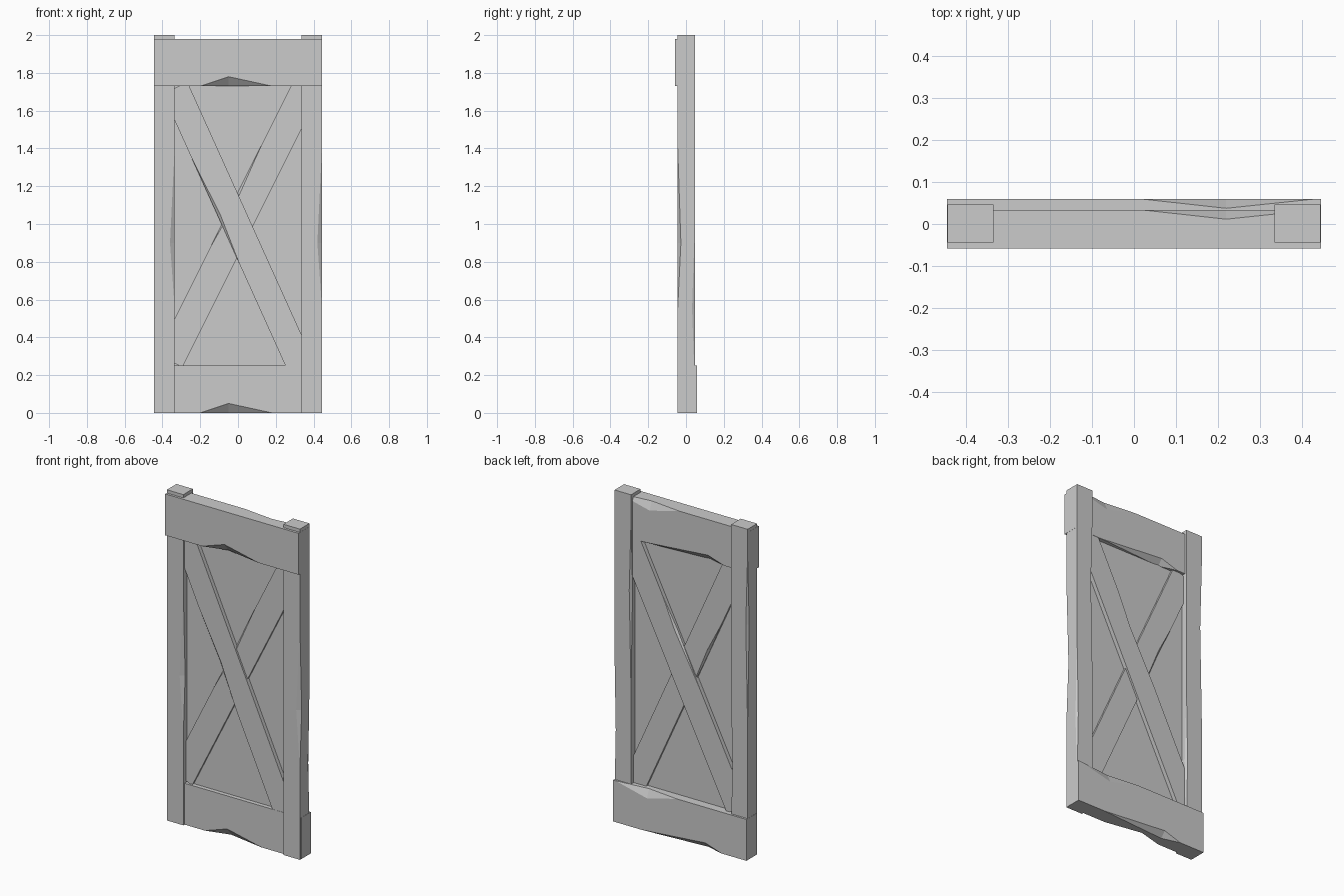
import bpy, bmesh, math
from mathutils import Vector

if "Cube" in bpy.data.objects:
    bpy.data.objects.remove(bpy.data.objects["Cube"])


def chipped_block(name, lo, hi, chips=(), loc=(0, 0, 0), tilt=0.0):
    """Box from lo to hi. Each chip notches one edge:
    (edge axis, side on 1st other axis, side on 2nd other axis,
     start, peak, end along the edge, inset on 1st axis, inset on 2nd axis)"""
    lim = (lo, hi)
    faces = {}
    for ax in range(3):
        o1, o2 = [i for i in range(3) if i != ax]
        for side in (0, 1):
            loop = []
            for a, b in ((0, 0), (1, 0), (1, 1), (0, 1)):
                p = Vector((0, 0, 0))
                p[ax], p[o1], p[o2] = lim[side][ax], lim[a][o1], lim[b][o2]
                loop.append(p)
            faces[ax, side] = loop
    extra = []
    for ax, s1, s2, start, peak, end, d1, d2 in chips:
        o1, o2 = [i for i in range(3) if i != ax]

        def on_edge(t, i1=0.0, i2=0.0):
            p = Vector((0, 0, 0))
            p[ax] = t
            p[o1] = lim[s1][o1] + (-i1 if s1 else i1)
            p[o2] = lim[s2][o2] + (-i2 if s2 else i2)
            return p
        u, v = on_edge(lo[ax]), on_edge(hi[ax])
        a, b = on_edge(start), on_edge(end)
        p, q = on_edge(peak, i1=d1), on_edge(peak, i2=d2)
        for key, tip in (((o2, s2), p), ((o1, s1), q)):
            loop = faces[key]
            for i in range(len(loop)):
                c, d = loop[i], loop[(i + 1) % len(loop)]
                if (c - u).length < 1e-6 and (d - v).length < 1e-6:
                    loop[i + 1:i + 1] = [a, tip, b]
                    break
                if (c - v).length < 1e-6 and (d - u).length < 1e-6:
                    loop[i + 1:i + 1] = [b, tip, a]
                    break
        extra += [[a, p, q], [p, b, q]]
    bm = bmesh.new()
    for loop in list(faces.values()) + extra:
        bm.faces.new([bm.verts.new(p) for p in loop])
    bmesh.ops.remove_doubles(bm, verts=bm.verts, dist=1e-5)
    bmesh.ops.recalc_face_normals(bm, faces=bm.faces)
    mesh = bpy.data.meshes.new(name)
    bm.to_mesh(mesh)
    bm.free()
    ob = bpy.data.objects.new(name, mesh)
    ob.location = loc
    ob.rotation_euler = (0, tilt, 0)
    bpy.context.collection.objects.link(ob)
    return ob


# Side posts, worn along three edges
post_chips = [(2, 1, 0, 0.55, 0.90, 1.41, 0.025, 0.017),
              (2, 1, 1, 0.15, 0.55, 1.00, 0.008, 0.015),
              (2, 0, 1, 0.80, 1.42, 1.85, 0.012, 0.015)]
for side, x in (("left", -0.39), ("right", 0.39)):
    chipped_block(side + "_post", (-0.055, -0.044, 0), (0.055, 0.047, 2),
                  post_chips, (x, 0, 0))

# Rails: the top one sits forward of the posts, the bottom one behind
rail_chips = [(0, 0, 0, -0.20, -0.05, 0.18, 0.04, 0.05),
              (0, 1, 0, -0.28, -0.17, 0.26, 0.03, 0.035),
              (0, 1, 1, 0.02, 0.22, 0.43, 0.022, 0.05)]
for name, y, z in (("top_rail", -0.0125, 1.73), ("bottom_rail", 0.0135, 0.0)):
    chipped_block(name, (-0.446, -0.046, 0), (0.446, 0.046, 0.25),
                  rail_chips, (0, y, z))

# Thin infill panel
chipped_block("panel", (-0.36, -0.007, 0.2), (0.36, 0.007, 1.78))

# Crossed braces, one proud at the front and one at the back
brace_chips = [(2, 0, 0, -0.18, 0.10, 0.44, 0.015, 0.015),
               (2, 0, 1, -0.10, 0.25, 0.45, 0.012, 0.012)]
for name, w, y, z, deg in (("front_brace", 0.0725, -0.005, 0.982, -24.3),
                           ("back_brace", 0.076, 0.006, 1.0, 26.57)):
    chipped_block(name, (-w, -0.026, -0.81), (w, 0.026, 0.81),
                  brace_chips, (0, y, z), math.radians(deg))
